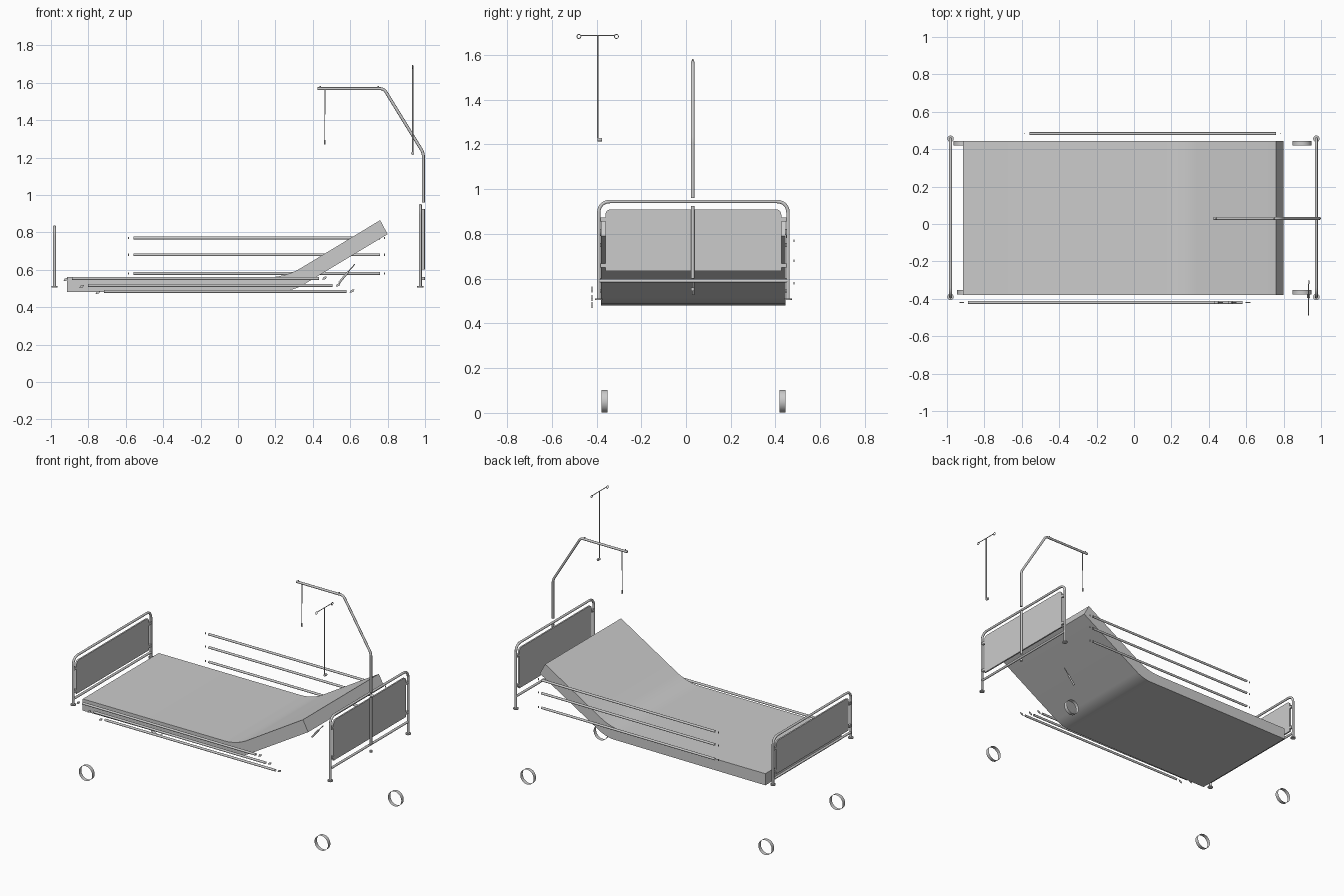
import bpy, bmesh, math
from mathutils import Vector

if "Cube" in bpy.data.objects:
    bpy.data.objects.remove(bpy.data.objects["Cube"])

CY = 0.033          # bed centre line in y
HALF = 0.423        # half distance between the end-frame posts


def link(name, data):
    ob = bpy.data.objects.new(name, data)
    bpy.context.collection.objects.link(ob)
    return ob


def tube(name, pts, r, caps=False, cyclic=False):
    """Round tube along a polyline."""
    cu = bpy.data.curves.new(name, 'CURVE')
    cu.dimensions = '3D'
    cu.bevel_depth = r
    cu.bevel_resolution = 3
    cu.use_fill_caps = caps
    sp = cu.splines.new('POLY')
    sp.points.add(len(pts) - 1)
    for p, c in zip(sp.points, pts):
        p.co = (*c, 1)
    sp.use_cyclic_u = cyclic
    sp.use_smooth = True
    return link(name, cu)


def rounded(pts, rad, n=6):
    """Replace the inner corners of a polyline with smooth bends."""
    pts = [Vector(p) for p in pts]
    out = [pts[0]]
    for a, b, c in zip(pts, pts[1:], pts[2:]):
        p, q = b + (a - b).normalized() * rad, b + (c - b).normalized() * rad
        for i in range(n + 1):
            t = i / n
            w = 2 * t * (1 - t) * 0.83
            s = (1 - t) ** 2 + w + t * t
            out.append((p * (1 - t) ** 2 + b * w + q * t * t) / s)
    return out + [pts[-1]]


def extrude(name, pts, vec):
    """Solid made by extruding a planar outline."""
    bm = bmesh.new()
    f = bm.faces.new([bm.verts.new(p) for p in pts])
    ext = bmesh.ops.extrude_face_region(bm, geom=[f], use_keep_orig=True)
    vs = [v for v in ext['geom'] if isinstance(v, bmesh.types.BMVert)]
    bmesh.ops.translate(bm, verts=vs, vec=vec)
    bmesh.ops.recalc_face_normals(bm, faces=bm.faces)
    me = bpy.data.meshes.new(name)
    bm.to_mesh(me)
    bm.free()
    return link(name, me)


def smooth(ob, deg=30):
    bpy.context.view_layer.objects.active = ob
    bpy.ops.object.select_all(action='DESELECT')
    ob.select_set(True)
    bpy.ops.object.shade_smooth_by_angle(angle=math.radians(deg))


def cyl(name, loc, r, h, rot=(0, 0, 0), fill='NGON', n=32):
    bpy.ops.mesh.primitive_cylinder_add(vertices=n, radius=r, depth=h, location=loc,
                                        rotation=rot, end_fill_type=fill)
    ob = bpy.context.object
    ob.name = name
    smooth(ob)
    return ob


def box(name, loc, size):
    x, y, z = (s / 2 for s in size)
    c = Vector(loc)
    return extrude(name, [c + Vector(p) for p in ((-x, -y, -z), (x, -y, -z), (x, y, -z), (-x, y, -z))],
                   (0, 0, 2 * z))


# Mattress with raised back section
top = rounded([(0.76, -0.38, 0.865), (0.255, -0.38, 0.56), (-0.915, -0.38, 0.56)], 0.09)
bottom = rounded([(-0.915, -0.38, 0.48), (0.295, -0.38, 0.487), (0.80, -0.38, 0.79)], 0.06)
smooth(extrude("mattress", top + bottom, (0, 0.825, 0)))


# End frames: bent tube, crossbar, panel, brackets and feet
def end_frame(name, x, z_top, z_bar, z_p0, z_p1):
    a, b = CY - HALF, CY + HALF
    tube(name + "_frame", rounded([(x, a, 0.51), (x, a, z_top), (x, b, z_top), (x, b, 0.51)], 0.05), 0.008)
    tube(name + "_crossbar", [(x, a, z_bar), (x, b, z_bar)], 0.008)
    w = 0.393
    outline = rounded([(x - 0.005, CY - w, z_p0), (x - 0.005, CY - w, z_p1),
                       (x - 0.005, CY + w, z_p1), (x - 0.005, CY + w, z_p0)], 0.025)
    extrude(name + "_panel", outline, (0.01, 0, 0))
    for s in (-1, 1):
        cyl(name + "_foot", (x, CY + s * HALF, 0.508), 0.017, 0.008)
        for z in (z_p0 + 0.025, z_p1 - 0.045):
            box(name + "_bracket", (x, CY + s * 0.404, z), (0.014, 0.024, 0.018))


end_frame("headboard", 0.975, 0.945, 0.59, 0.635, 0.91)
end_frame("footboard", -0.981, 0.83, 0.545, 0.57, 0.795)

# Casters: open bands
for x, y in ((0.898, 0.432), (0.898, -0.365), (-0.913, 0.432), (-0.895, -0.365)):
    cyl("caster_wheel", (x, y, 0.052), 0.051, 0.026, (math.pi / 2, 0, 0), 'NOTHING')

# Raised side rails at the back
for z in (0.77, 0.68, 0.58):
    tube("back_rail", [(-0.56, 0.483, z), (0.76, 0.483, z)], 0.008)
    for x in (-0.585, 0.783):
        box("back_rail_cap", (x, 0.483, z), (0.006, 0.004, 0.012))

# Lowered side rails at the front
for x0, x1, z in ((-0.888, 0.433, 0.553), (-0.803, 0.506, 0.516), (-0.717, 0.58, 0.484)):
    tube("front_rail", [(x0, -0.42, z), (x1, -0.42, z)], 0.008)
    for x, dz in ((x0 - 0.032, -0.005), (x1 + 0.03, 0.003)):
        cap = [(x - 0.014, -0.422, z + dz - 0.01), (x + 0.006, -0.422, z + dz - 0.006),
               (x + 0.012, -0.422, z + dz + 0.009), (x - 0.006, -0.422, z + dz + 0.005)]
        extrude("front_rail_cap", cap, (0, 0.004, 0))

# Lifting pole with bent boom
px, py = 0.991, 0.03
tube("lifting_pole_lower", [(px, py, 0.60), (px, py, 0.925)], 0.008)
cyl("lifting_pole_tip", (px, py, 0.553), 0.008, 0.014)
tube("lifting_pole_boom", rounded([(px, py, 0.96), (px, py, 1.225), (0.78, py, 1.568), (0.425, py, 1.568)],
                                  0.02), 0.008, True)

# Grab strap hanging from the boom
tube("strap_upper", [(0.465, py, 1.56), (0.465, py, 1.43)], 0.003, True)
tube("strap_lower", [(0.465, py, 1.43), (0.465, py, 1.29)], 0.0012, True)
cyl("strap_grip", (0.465, py, 1.282), 0.004, 0.024)
for x in (0.44, 0.75):
    cyl("boom_stud", (x, py, 1.579), 0.004, 0.008)

# Drip stand: pole, hook bar with ring ends, clamp knob
dx, dy = 0.934, -0.395
tube("drip_pole", [(dx, dy, 1.23), (dx, dy, 1.685)], 0.004, True)
tube("drip_bar", [(dx, dy - 0.075, 1.687), (dx, dy + 0.075, 1.687)], 0.0025, True)
for s in (-1, 1):
    ring = [(dx + 0.001 * s, dy + s * 0.084 + 0.009 * math.cos(i * math.pi / 8),
             1.683 + 0.009 * math.sin(i * math.pi / 8)) for i in range(16)]
    tube("drip_hook", ring, 0.002, cyclic=True)
cyl("drip_clamp", (dx, -0.385, 1.222), 0.008, 0.02, (math.pi / 2, 0, 0))

# Backrest actuator under the raised section
tube("actuator_body", [(0.54, CY, 0.53), (0.59, CY, 0.59)], 0.006, True)
tube("actuator_rod", [(0.59, CY, 0.59), (0.625, CY, 0.63)], 0.003, True)
